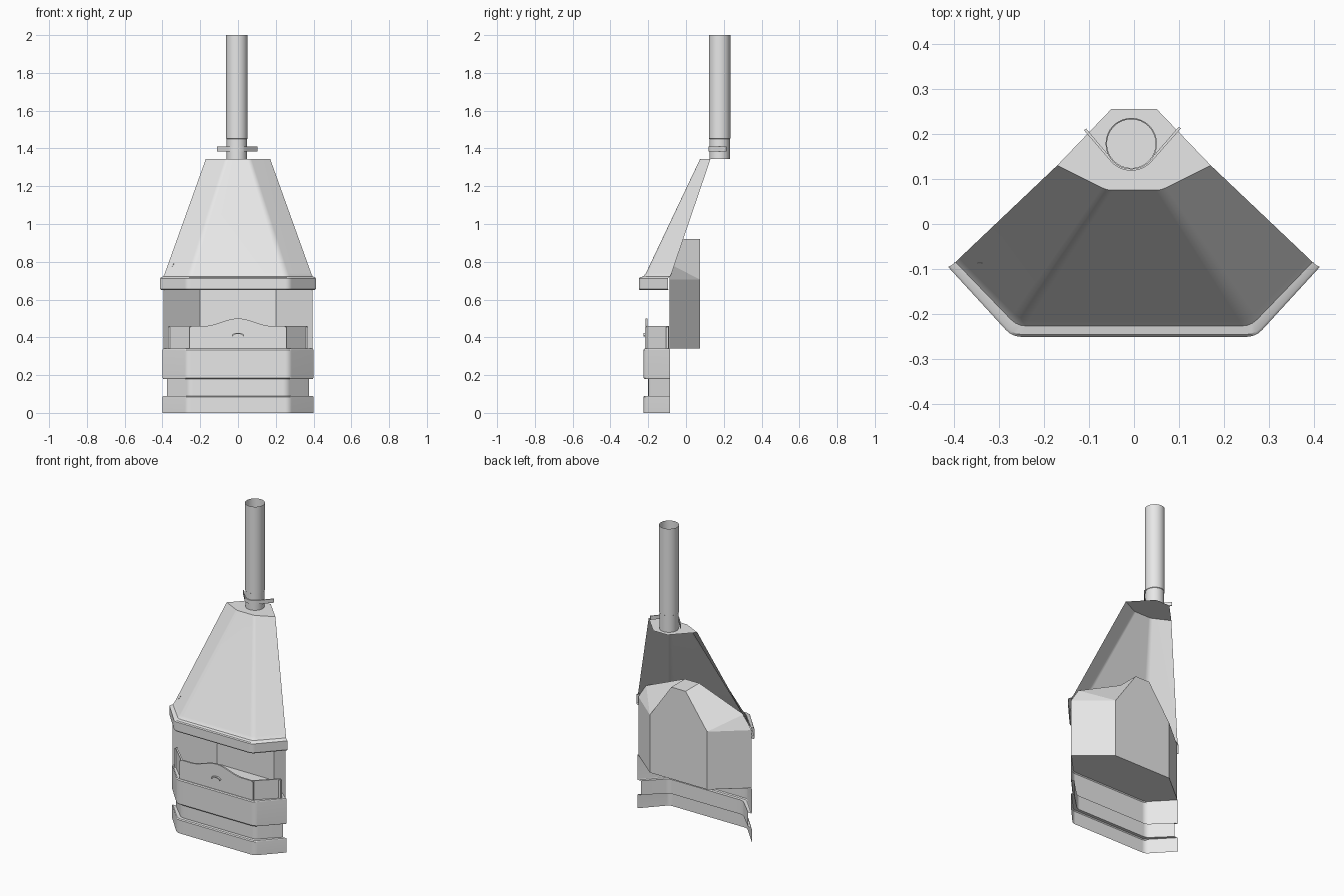
import bpy
import bmesh
from math import cos, sin, pi, radians
from mathutils import Vector

cube = bpy.data.objects.get("Cube")
if cube:
    bpy.data.objects.remove(cube, do_unlink=True)

# One plain grey material
GREY = (0.8, 0.8, 0.8, 1)
grey = bpy.data.materials.new("plain grey")
grey.use_nodes = True
grey.diffuse_color = GREY
for node in grey.node_tree.nodes:
    if node.type == 'BSDF_PRINCIPLED':
        node.inputs["Base Color"].default_value = GREY


def make(name, verts, faces, smooth=False, fix=True):
    mesh = bpy.data.meshes.new(name)
    mesh.from_pydata([tuple(v) for v in verts], [], faces)
    if fix:
        bm = bmesh.new()
        bm.from_mesh(mesh)
        bmesh.ops.recalc_face_normals(bm, faces=bm.faces)
        bm.to_mesh(mesh)
        bm.free()
    mesh.materials.append(grey)
    obj = bpy.data.objects.new(name, mesh)
    bpy.context.collection.objects.link(obj)
    if smooth:
        bpy.ops.object.select_all(action='DESELECT')
        obj.select_set(True)
        bpy.context.view_layer.objects.active = obj
        bpy.ops.object.shade_smooth_by_angle(angle=radians(35))
        mod = obj.modifiers.new("even shading", 'WEIGHTED_NORMAL')
        mod.keep_sharp = True
    return obj


def section(front_x, front_y, side_x, side_y, z, r=0.02):
    """Open three-sided plan line with rounded front corners, from -x to +x."""
    end, corner = Vector((side_x, side_y)), Vector((front_x, front_y))
    a = corner + (end - corner).normalized() * r
    b = corner + Vector((-r, 0))
    arc = [a * (1 - t) ** 2 + corner * 2 * t * (1 - t) + b * t * t
           for t in (0, 0.33, 0.67, 1)]
    half = [end] + arc
    left = [(-p.x, p.y, z) for p in half]
    right = [(p.x, p.y, z) for p in reversed(half)]
    return left + right


def loft(rows):
    n = len(rows[0])
    verts = [p for row in rows for p in row]
    faces = [(i * n + j, i * n + j + 1, (i + 1) * n + j + 1, (i + 1) * n + j)
             for i in range(len(rows) - 1) for j in range(n - 1)]
    return verts, faces


def prism(name, outline, depth):
    """Solid from a planar outline pushed along a depth vector."""
    n = len(outline)
    verts = [Vector(p) for p in outline]
    verts += [v + Vector(depth) for v in verts]
    faces = [tuple(range(n)), tuple(range(n, 2 * n))]
    faces += [(i, (i + 1) % n, (i + 1) % n + n, i + n) for i in range(n)]
    return make(name, verts, faces)


# Stepped base with a recessed middle course
outer = (0.27, -0.225, 0.40, -0.085)
eased = (0.268, -0.22, 0.396, -0.085)
recess = (0.258, -0.20, 0.375, -0.085)
base_rows = [section(*plan, z) for plan, z in (
    (outer, 0), (outer, 0.084), (eased, 0.09), (recess, 0.09), (recess, 0.18),
    (eased, 0.18), (outer, 0.186), (outer, 0.334), (eased, 0.34))]
make("base", *loft(base_rows), smooth=True, fix=False)

# Hearth plate
hearth = base_rows[-1] + [(0.2, 0.075, 0.34), (-0.2, 0.075, 0.34)]
make("hearth_plate", hearth, [tuple(range(len(hearth)))], fix=False)

# Firebox: three walls and a vaulted roof, mirrored in x
half = [(0.395, -0.088, 0.34), (0.2, 0.075, 0.34),
        (0.395, -0.088, 0.705), (0.2, 0.075, 0.705),
        (0.34, -0.088, 0.79), (0.05, 0.075, 0.92), (0.05, -0.06, 0.92)]
verts = half + [(-x, y, z) for x, y, z in half]
side = [(0, 1, 3, 2), (2, 3, 4), (3, 5, 6, 4)]
faces = side + [tuple(i + 7 for i in reversed(f)) for f in side]
faces += [(1, 8, 10, 12, 5, 3), (5, 12, 13, 6)]
make("firebox", verts, faces)

# Hood: moulded band, sloping sides and flat top plate
band = (0.27, -0.25, 0.412, -0.095)
band_eased = (0.267, -0.245, 0.407, -0.093)
hood_rows = [section(*plan, z) for plan, z in (
    ((0.258, -0.225, 0.392, -0.09), 0.65), (band_eased, 0.65), (band, 0.656),
    (band, 0.712), (band_eased, 0.718), ((0.259, -0.226, 0.395, -0.085), 0.722),
    ((0.252, -0.212, 0.387, -0.076), 0.74))]
hood_rows.append(section(0.06, 0.075, 0.17, 0.13, 1.345, r=0.012))
make("hood", *loft(hood_rows), smooth=True, fix=False)
top = hood_rows[-1] + [(0.05, 0.255, 1.345), (-0.05, 0.255, 1.345)]
make("hood_top", top, [tuple(range(len(top)))], fix=False)


# Open flue pipe and its collar
PX, PY = -0.006, 0.178


def tube(name, profile, sides=32):
    rows = [[(PX + r * cos(2 * pi * i / sides), PY + r * sin(2 * pi * i / sides), z)
             for i in range(sides + 1)] for r, z in profile]
    verts, faces = loft(rows)
    obj = make(name, verts, faces, smooth=True, fix=False)
    bm = bmesh.new()
    bm.from_mesh(obj.data)
    bmesh.ops.remove_doubles(bm, verts=bm.verts, dist=0.0001)
    bm.to_mesh(obj.data)
    bm.free()
    return obj


tube("flue_collar", [(0.054, 1.345), (0.054, 1.45)])
tube("flue_pipe", [(0.054, 1.45), (0.057, 1.452), (0.057, 2)])

# Clamp bent around the front of the collar
path = [Vector((-0.111, 0.208))]
path += [Vector((PX + 0.06 * cos(radians(d)), PY + 0.06 * sin(radians(d))))
         for d in range(222, 319, 8)]
path.append(Vector((0.104, 0.212)))
center = Vector((PX, PY + 0.1))
inner = [p + (center - p).normalized() * 0.006 for p in path]
outline = [(p.x, p.y, 1.385) for p in path + inner[::-1]]
prism("flue_clamp", outline, (0, 0, 0.024))

# Fire guard: arched front panel
arch = [(x, -0.215, 0.46 + 0.02 * (1 + cos(pi * x / 0.18)))
        for x in [0.18 - 0.02 * i for i in range(19)]]
panel = [(-0.25, -0.215, 0.34), (0.25, -0.215, 0.34), (0.25, -0.215, 0.46)]
panel += arch + [(-0.25, -0.215, 0.46)]
prism("guard_front", panel, (0, 0.01, 0))

# Guard wings and their end posts
for s, label in ((1, "left"), (-1, "right")):
    wing = [(s * x, y, 0.34) for x, y in
            ((0.25, -0.212), (0.368, -0.097), (0.361, -0.09), (0.243, -0.205))]
    prism(label + "_guard_wing", wing, (0, 0, 0.12))
    for x, y in ((0.25, -0.209), (0.364, -0.099)):
        post = [(s * x + dx, y + dy, 0.34) for dx, dy in
                ((-0.007, -0.007), (0.007, -0.007), (0.007, 0.007), (-0.007, 0.007))]
        prism(label + "_guard_post", post, (0, 0, 0.115))

# Small bowed handle
bow = [(0.032 * cos(pi * i / 8), 0.41 + 0.014 * sin(pi * i / 8)) for i in range(9)]
low = [(x * 0.85, z - 0.006) for x, z in reversed(bow)]
prism("guard_handle", [(x, -0.226, z) for x, z in bow + low], (0, 0.012, 0))
